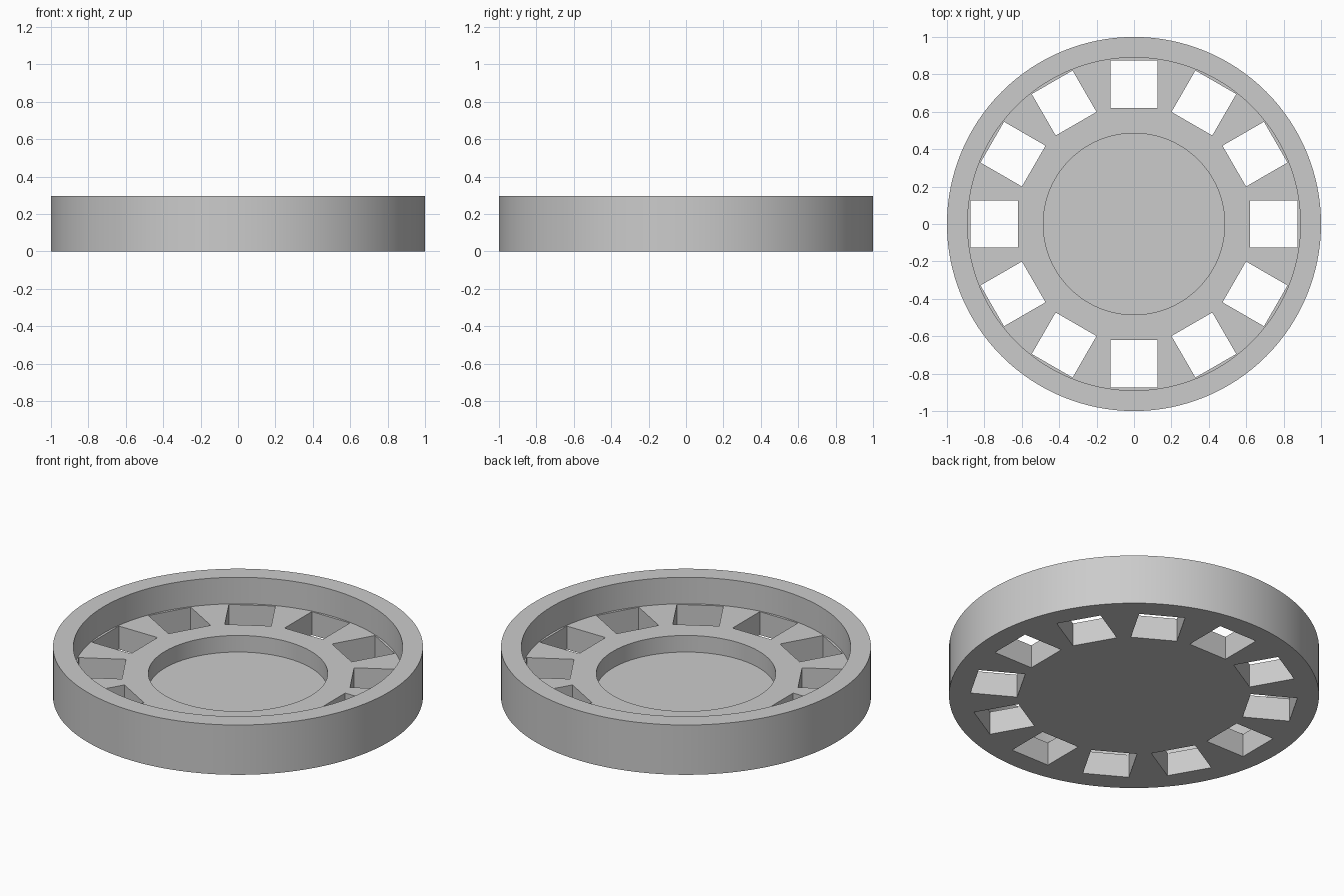
import bpy
import bmesh
import math
from mathutils import Matrix

cube = bpy.data.objects.get("Cube")
if cube:
    bpy.data.objects.remove(cube, do_unlink=True)

SEGMENTS = 128
SLOTS = 12
HEIGHT, FLOOR, RECESS = 0.297, 0.139, 0.04

grey = bpy.data.materials.new("plain grey")
grey.use_nodes = True
colour = (0.6, 0.6, 0.6, 1)
grey.diffuse_color = colour
grey.node_tree.nodes["Principled BSDF"].inputs["Base Color"].default_value = colour


def add_object(name, bm):
    bmesh.ops.recalc_face_normals(bm, faces=bm.faces)
    mesh = bpy.data.meshes.new(name)
    bm.to_mesh(mesh)
    bm.free()
    mesh.materials.append(grey)
    obj = bpy.data.objects.new(name, mesh)
    bpy.context.collection.objects.link(obj)
    return obj


# Dish: rings from the base, up the rim, down to the floor and centre recess
profile = [(1, 0), (1, HEIGHT), (0.89, HEIGHT), (0.89, FLOOR),
           (0.485, FLOOR), (0.485, RECESS)]
bm = bmesh.new()
rings = []
for radius, z in profile:
    angles = [2 * math.pi * i / SEGMENTS for i in range(SEGMENTS)]
    rings.append([bm.verts.new((radius * math.cos(a), radius * math.sin(a), z))
                  for a in angles])
for lower, upper in zip(rings, rings[1:]):
    for i in range(SEGMENTS):
        j = (i + 1) % SEGMENTS
        bm.faces.new((lower[i], lower[j], upper[j], upper[i]))
bm.faces.new(rings[0])
bm.faces.new(rings[-1])
dish = add_object("slotted_dish", bm)

# Ring of square cutters for the through slots
bm = bmesh.new()
for i in range(SLOTS):
    matrix = (Matrix.Rotation(2 * math.pi * i / SLOTS, 4, 'Z')
              @ Matrix.Translation((0.747, 0, 0.08))
              @ Matrix.Diagonal((0.256, 0.252, 0.4, 1)))
    bmesh.ops.create_cube(bm, size=1, matrix=matrix)
cutter = add_object("slot_cutter", bm)
cutter.hide_render = True
cutter.hide_viewport = True

# Cut the slots, then smooth the round walls
slots = dish.modifiers.new("slots", 'BOOLEAN')
slots.operation = 'DIFFERENCE'
slots.solver = 'EXACT'
slots.object = cutter
bpy.context.view_layer.objects.active = dish
dish.select_set(True)
bpy.ops.object.modifier_apply(modifier=slots.name)
bpy.data.objects.remove(cutter, do_unlink=True)
bpy.ops.object.shade_smooth_by_angle(angle=math.radians(30))
